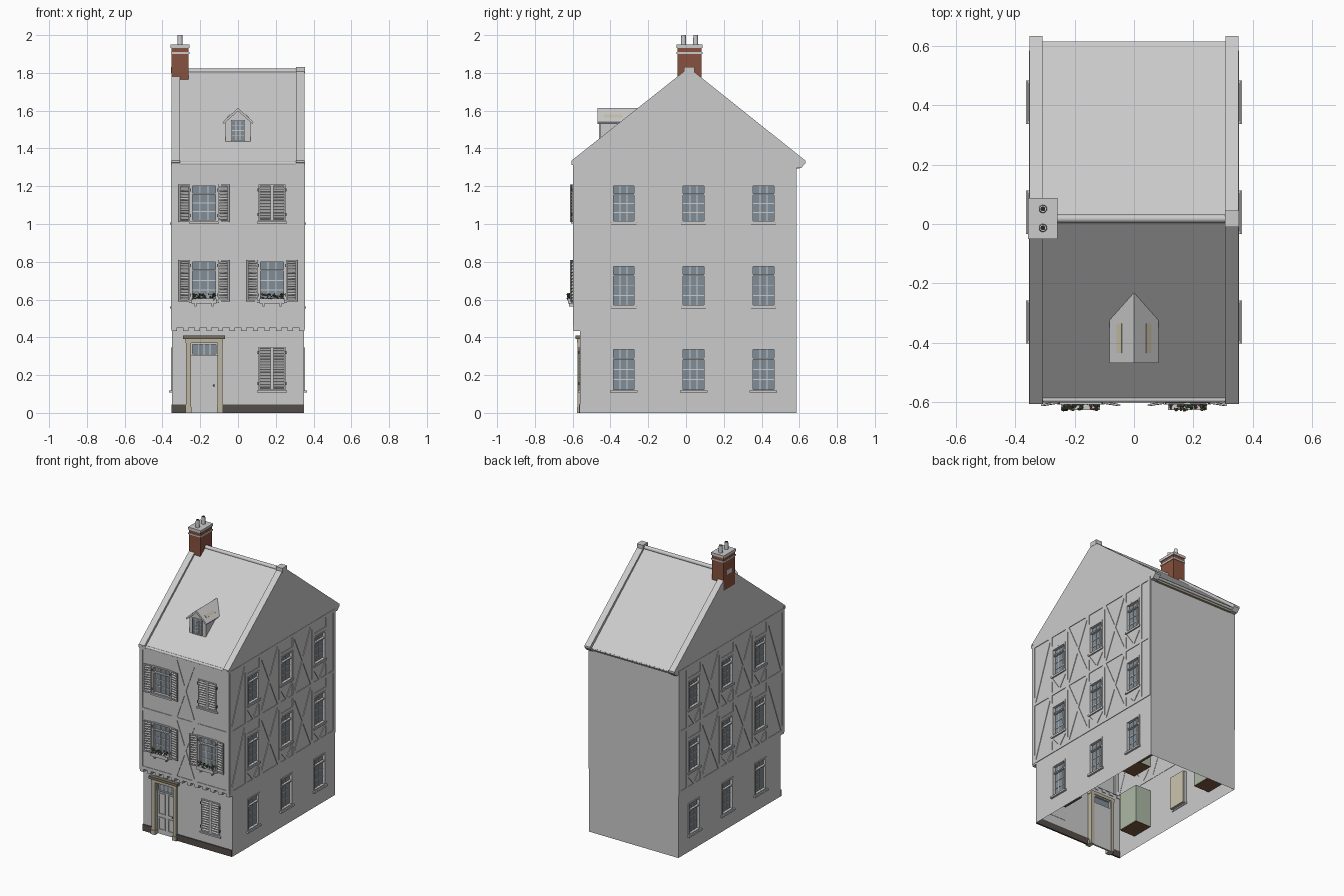
import bpy, bmesh, math, random
from mathutils import Matrix, Vector

if "Cube" in bpy.data.objects:
    bpy.data.objects.remove(bpy.data.objects["Cube"])

random.seed(4)
T, R = Matrix.Translation, Matrix.Rotation
I = Matrix.Identity(4)
parts = {}
mats = {}


def bm_of(name, color=None, smooth=False):
    if name not in parts:
        parts[name] = (bmesh.new(), color, smooth)
    return parts[name][0]


def box(bm, x0, x1, y0, y1, z0, z1, M=I):
    c = T(((x0 + x1) / 2, (y0 + y1) / 2, (z0 + z1) / 2))
    s = Matrix.Diagonal((abs(x1 - x0), abs(y1 - y0), abs(z1 - z0), 1))
    bmesh.ops.create_cube(bm, size=1, matrix=M @ c @ s)


def prism(bm, pts, axis, a, b):
    mk = (lambda p, t: (t, p[0], p[1])) if axis == 'x' else (lambda p, t: (p[0], t, p[1]))
    rings = [[bm.verts.new(mk(p, t)) for p in pts] for t in (a, b)]
    n = len(pts)
    fs = [bm.faces.new(rings[0]), bm.faces.new(rings[1][::-1])]
    fs += [bm.faces.new((rings[0][i], rings[1][i], rings[1][(i + 1) % n], rings[0][(i + 1) % n])) for i in range(n)]
    bmesh.ops.recalc_face_normals(bm, faces=fs)


def cyl(bm, center, r1, r2, length, rot=I, seg=16):
    bmesh.ops.create_cone(bm, cap_ends=True, segments=seg, radius1=r1, radius2=r2, depth=length, matrix=T(center) @ rot)


def wall(M, u0, u1, z0, z1, holes=()):
    # flat wall sheet with rectangular openings
    bm = bm_of("walls")
    us = sorted({u0, u1, *[h[0] for h in holes], *[h[1] for h in holes]})
    zs = sorted({z0, z1, *[h[2] for h in holes], *[h[3] for h in holes]})
    for a, b in zip(us, us[1:]):
        for c, d in zip(zs, zs[1:]):
            if not any(h[0] < (a + b) / 2 < h[1] and h[2] < (c + d) / 2 < h[3] for h in holes):
                bm.faces.new([bm.verts.new(M @ Vector(p)) for p in ((a, 0, c), (b, 0, c), (b, 0, d), (a, 0, d))])


def timber(M, ua, za, ub, zb, w=0.022):
    L = math.hypot(ub - ua, zb - za)
    N = M @ T(((ua + ub) / 2, 0, (za + zb) / 2)) @ R(-math.atan2(zb - za, ub - ua), 4, 'Y')
    box(bm_of("timber_frame"), -L / 2, L / 2, -0.004, 0.002, -w / 2, w / 2, N)


def panes(M, u0, u1, z0, z1, cols, rows, d=0.01, t=0.005):
    bm = bm_of("window_bars")
    box(bm_of("glass", (0.22, 0.27, 0.31, 1)), u0, u1, d + 0.004, d + 0.007, z0, z1, M)
    for i in range(1, cols):
        u = u0 + (u1 - u0) * i / cols
        box(bm, u - t / 2, u + t / 2, d, d + 0.006, z0, z1, M)
    for i in range(1, rows):
        z = z0 + (z1 - z0) * i / rows
        box(bm, u0, u1, d + 0.001, d + 0.006, z - t / 2, z + t / 2, M)


def border(bm, u0, u1, z0, z1, t, d0, d1, M):
    for a, b in ((u0, u0 + t), (u1 - t, u1)):
        box(bm, a, b, d0, d1, z0, z1, M)
    for a, b in ((z0, z0 + t), (z1 - t, z1)):
        box(bm, u0 + t, u1 - t, d0, d1, a, b, M)


def window(M, u, z0, z1, w, sill=0.013, curtain=False):
    u0, u1 = u - w / 2, u + w / 2
    fr = bm_of("window_frames")
    border(fr, u0, u1, z0, z1, 0.01, -0.005, 0.02, M)
    zt = z1 - (z1 - z0) * 0.25
    box(fr, u0, u1, -0.002, 0.02, zt - 0.004, zt + 0.004, M)
    panes(M, u0 + 0.01, u1 - 0.01, z0 + 0.01, zt - 0.004, 3, 3)
    panes(M, u0 + 0.01, u1 - 0.01, zt + 0.004, z1 - 0.01, 3, 1)
    box(bm_of("window_sills"), u0 - 0.008, u1 + 0.008, -sill, 0.005, z0 - 0.008, z0 + 0.004, M)
    # shallow room or drawn curtain behind the glass
    if curtain:
        box(bm_of("curtains", (0.6, 0.55, 0.42, 1)), u0, u1, 0.022, 0.028, z0, z1, M)
        return
    a, b, c, d, e = u0 - 0.015, u1 + 0.015, z0 - 0.02, z1 + 0.015, 0.12
    rm = bm_of("room_walls", (0.42, 0.48, 0.38, 1))
    box(rm, a, b, e, e + 0.003, c, d, M)
    box(rm, a, a + 0.003, 0.003, e, c, d, M)
    box(rm, b - 0.003, b, 0.003, e, c, d, M)
    box(rm, a, b, 0.003, e, d - 0.003, d, M)
    box(bm_of("room_floors", (0.2, 0.1, 0.05, 1)), a, b, 0.003, e, c - 0.003, c, M)


def shutter(M, hinge, side, w, z0, z1, angle):
    N = M @ T((hinge, -0.003, 0)) @ R(-side * angle, 4, 'Z')
    bm = bm_of("shutters")
    u0, u1 = sorted((0.001 * side, w * side))
    border(bm, u0, u1, z0, z1, 0.008, -0.006, 0, N)
    n = int((z1 - z0 - 0.016) / 0.016)
    for i in range(n):
        z = z0 + 0.008 + (i + 0.5) * (z1 - z0 - 0.016) / n
        box(bm, u0 + 0.008, u1 - 0.008, -0.005, 0.005, -0.001, 0.001, N @ T((0, -0.003, z)) @ R(0.8, 4, 'X'))
    for z in (z0 + 0.035, z1 - 0.03):
        box(bm_of("shutter_hinges", (0.1, 0.1, 0.1, 1)), hinge - 0.003, hinge + 0.003, -0.012, 0, z - 0.008, z + 0.008, M)


# wall frames: local x along the wall, local y into the house
FRONT, LOW = T((0, -0.595, 0)), T((0, -0.56, 0))
BACK = T((0, 0.585, 0)) @ R(math.pi, 4, 'Z')
RIGHT = T((0.35, 0, 0)) @ R(math.pi / 2, 4, 'Z')
LEFT = T((-0.35, 0, 0)) @ R(-math.pi / 2, 4, 'Z')
FLOORS = [(0.115, 0.345), (0.56, 0.785), (1.005, 1.21)]

# side walls, windows and timber framing
for M, s in ((RIGHT, 1), (LEFT, -1)):
    ys = (-0.33, 0.04, 0.41)
    holes = [(s * y - 0.065, s * y + 0.065, a, b) for y in ys for a, b in FLOORS]
    u = sorted((-0.56 * s, 0.585 * s))
    wall(M, u[0], u[1], 0, 1.32, holes)
    u = sorted((-0.595 * s, -0.56 * s))
    wall(M, u[0], u[1], 0.455, 1.32)
    for y in ys:
        for k, (a, b) in enumerate(FLOORS):
            window(M, s * y, a, b, 0.13, 0.014 if k == 0 else 0.01, y == 0.04)
    for z0, z1, (a, b) in ((0.455, 0.88, FLOORS[1]), (0.88, 1.31, FLOORS[2])):
        for z in (z0, z1):
            timber(M, -0.594 * s, z, 0.584 * s, z)
        for y in (-0.583, 0.573):
            timber(M, y * s, z0, y * s, z1)
        for y in ys:
            for k in (-1, 1):
                timber(M, (y + k * 0.078) * s, z0, (y + k * 0.078) * s, z1)
                timber(M, y * s, z0 + 0.01, (y + k * 0.07) * s, a - 0.015, 0.015)
            timber(M, (y - 0.08) * s, b + 0.012, (y + 0.08) * s, b + 0.012)
        for y in (-0.145, 0.225):
            timber(M, (y - 0.1) * s, z0, (y + 0.1) * s, z1)
            timber(M, (y - 0.1) * s, z1, (y + 0.1) * s, z0)
        timber(M, -0.575 * s, z0, -0.415 * s, z1)

# front and back walls
WIN = [(-0.18, 1.01, 1.21), (-0.18, 0.59, 0.81), (0.18, 0.59, 0.81)]
wall(BACK, -0.35, 0.35, 0, 1.32)
wall(FRONT, -0.35, 0.35, 0.455, 1.32, [(u - 0.072, u + 0.072, a, b) for u, a, b in WIN])
wall(LOW, -0.35, 0.35, 0, 0.455, [(-0.25, -0.108, 0, 0.37)])
box(bm_of("walls"), -0.35, 0.35, -0.594, -0.555, 0.453, 0.456)
for u, a, b in WIN:
    window(FRONT, u, a, b, 0.144)
    for k in (-1, 1):
        shutter(FRONT, u + k * 0.073, k, 0.062, a, b, 0.16)
for M, a, b in ((FRONT, 1.015, 1.21), (LOW, 0.12, 0.35)):
    for k in (-1, 1):
        shutter(M, 0.18 + k * 0.073, -k, 0.072, a, b, 0)
    box(bm_of("window_sills"), 0.1, 0.26, -0.013, 0.002, a - 0.012, a - 0.002, M)
for z0, z1 in ((0.465, 0.88), (0.88, 1.31)):
    for z in (z0, z1):
        timber(FRONT, -0.35, z, 0.35, z)
    for u in (-0.339, 0.339):
        timber(FRONT, u, z0, u, z1)
    for k in (-1, 1):
        timber(FRONT, -0.075 * k, z0, 0.075 * k, z1)
        timber(FRONT, 0.09 * k, z0, 0.09 * k, z1)
for i in range(12):  # jetty joist ends
    u = -0.338 + i * 0.676 / 11
    box(bm_of("jetty_joists"), u - 0.014, u + 0.014, -0.596, -0.555, 0.433, 0.455)

# plinth, door and door surround
for a, b in ((-0.352, -0.275), (-0.083, 0.347)):
    box(bm_of("plinth", (0.09, 0.075, 0.065, 1)), a, b, -0.567, -0.555, 0, 0.045)
door = bm_of("door")
box(door, -0.25, -0.108, 0.018, 0.03, 0, 0.31, LOW)
for u in (-0.215, -0.143):
    for a, b in ((0.03, 0.12), (0.14, 0.29)):
        border(door, u - 0.025, u + 0.025, a, b, 0.006, 0.013, 0.02, LOW)
border(bm_of("window_frames"), -0.25, -0.108, 0.305, 0.37, 0.008, 0.005, 0.03, LOW)
panes(LOW, -0.242, -0.116, 0.313, 0.362, 4, 1)
bmesh.ops.create_uvsphere(bm_of("door_knob", (0.15, 0.13, 0.1, 1), True), u_segments=10, v_segments=6, radius=0.005, matrix=T((-0.128, -0.55, 0.145)))
sur = bm_of("door_surround", (0.5, 0.46, 0.35, 1))
for a, b in ((-0.275, -0.25), (-0.108, -0.083)):
    box(sur, a, b, -0.014, 0.035, 0, 0.37, LOW)
    box(sur, a - 0.004, b + 0.004, -0.018, 0.02, 0, 0.03, LOW)
box(sur, -0.278, -0.08, -0.016, 0.035, 0.37, 0.392, LOW)
box(bm_of("door_cornice", (0.2, 0.17, 0.12, 1)), -0.29, -0.068, -0.026, 0.01, 0.392, 0.41, LOW)

# flower boxes
for u in (-0.18, 0.18):
    box(bm_of("flower_boxes"), u - 0.066, u + 0.066, -0.626, -0.598, 0.58, 0.605)
    for k in (-0.045, 0.045):
        box(bm_of("flower_boxes"), u + k - 0.004, u + k + 0.004, -0.62, -0.595, 0.563, 0.582)
    for i in range(60):
        nm, col, r = (("leaves", (0.06, 0.12, 0.05, 1), 0.007), ("flowers", (0.45, 0.06, 0.07, 1), 0.005))[i % 3 == 0]
        p = (u + random.uniform(-0.06, 0.06), random.uniform(-0.627, -0.603), random.uniform(0.6, 0.63))
        sq = Matrix.Diagonal((1, 1, 0.45, 1))
        bmesh.ops.create_icosphere(bm_of(nm, col), subdivisions=1, radius=r, matrix=T(p) @ R(random.uniform(-1, 1), 4, 'X') @ R(random.uniform(-1, 1), 4, 'Y') @ sq)

# gables with raised parapets, roof, ridge and gutters
gable = [(-0.595, 1.315), (-0.607, 1.325), (-0.607, 1.335), (0.015, 1.828), (0.633, 1.335), (0.633, 1.322), (0.61, 1.297), (0.585, 1.297)]
for s in (-1, 1):
    prism(bm_of("gables"), gable, 'x', s * 0.308, s * 0.352)
    box(bm_of("parapet_caps"), s * 0.306, s * 0.354, -0.01, 0.045, 1.8, 1.832)
    box(bm_of("kneelers"), s * 0.306, s * 0.354, -0.606, -0.59, 1.313, 1.335)
roof = [(-0.595, 1.322), (0.015, 1.812), (0.615, 1.322), (0.6, 1.31), (0.015, 1.788), (-0.58, 1.31)]
prism(bm_of("roof"), roof, 'x', -0.31, 0.31)
for nm, y, z, r in (("ridge_cap", 0.018, 1.808, 0.014), ("gutters", -0.592, 1.321, 0.009), ("gutters", 0.606, 1.316, 0.009)):
    cyl(bm_of(nm, None, True), (0, y, z), r, r, 0.62, R(math.pi / 2, 4, 'Y'))
box(bm_of("fascia", (0.4, 0.37, 0.27, 1)), -0.31, 0.31, 0.583, 0.6, 1.295, 1.322)

# dormer
prism(bm_of("dormer_body"), [(-0.065, 1.43), (0.065, 1.43), (0.065, 1.54), (0, 1.6), (-0.065, 1.54)], 'y', -0.452, -0.25)
chev = [(-0.082, 1.54), (0, 1.614), (0.082, 1.54), (0.076, 1.53), (0, 1.598), (-0.076, 1.53)]
prism(bm_of("dormer_roof"), chev, 'y', -0.468, -0.235)
for s in (-1, 1):
    N = T((s * 0.049, -0.385, 1.57)) @ R(s * 0.734, 4, 'Y')
    box(bm_of("dormer_roof_vents", (0.6, 0.54, 0.4, 1)), -0.011, 0.011, -0.05, 0.05, -0.003, 0.003, N)
D = T((0, -0.458, 0))
border(bm_of("window_frames"), -0.038, 0.038, 1.44, 1.55, 0.006, -0.003, 0.008, D)
panes(D, -0.032, 0.032, 1.446, 1.544, 3, 4, -0.001, 0.004)

# chimney
box(bm_of("chimney_stack", (0.25, 0.085, 0.05, 1)), -0.353, -0.263, -0.045, 0.083, 1.7, 1.935)
for e, a, b in ((0.004, 1.9, 1.91), (0.005, 1.932, 1.95)):
    box(bm_of("chimney_bands"), -0.352 - e, -0.262 + e, -0.045 - e, 0.083 + e, a, b)
for y in (-0.013, 0.051):
    cyl(bm_of("chimney_pots", None, True), (-0.307, y, 1.975), 0.014, 0.012, 0.05)
    cyl(bm_of("pot_openings", (0.02, 0.02, 0.02, 1), True), (-0.307, y, 1.976), 0.008, 0.008, 0.05)

# turn every part into an object
for name, (bm, color, smooth) in parts.items():
    me = bpy.data.meshes.new(name)
    bm.to_mesh(me)
    bm.free()
    ob = bpy.data.objects.new(name, me)
    bpy.context.collection.objects.link(ob)
    if color:
        mat = bpy.data.materials.new(name + "_paint")
        mat.diffuse_color = color
        mat.use_nodes = True
        mat.node_tree.nodes["Principled BSDF"].inputs["Base Color"].default_value = mat.diffuse_color
        me.materials.append(mat)
    if smooth:
        bpy.ops.object.select_all(action='DESELECT')
        ob.select_set(True)
        bpy.context.view_layer.objects.active = ob
        bpy.ops.object.shade_smooth_by_angle()
